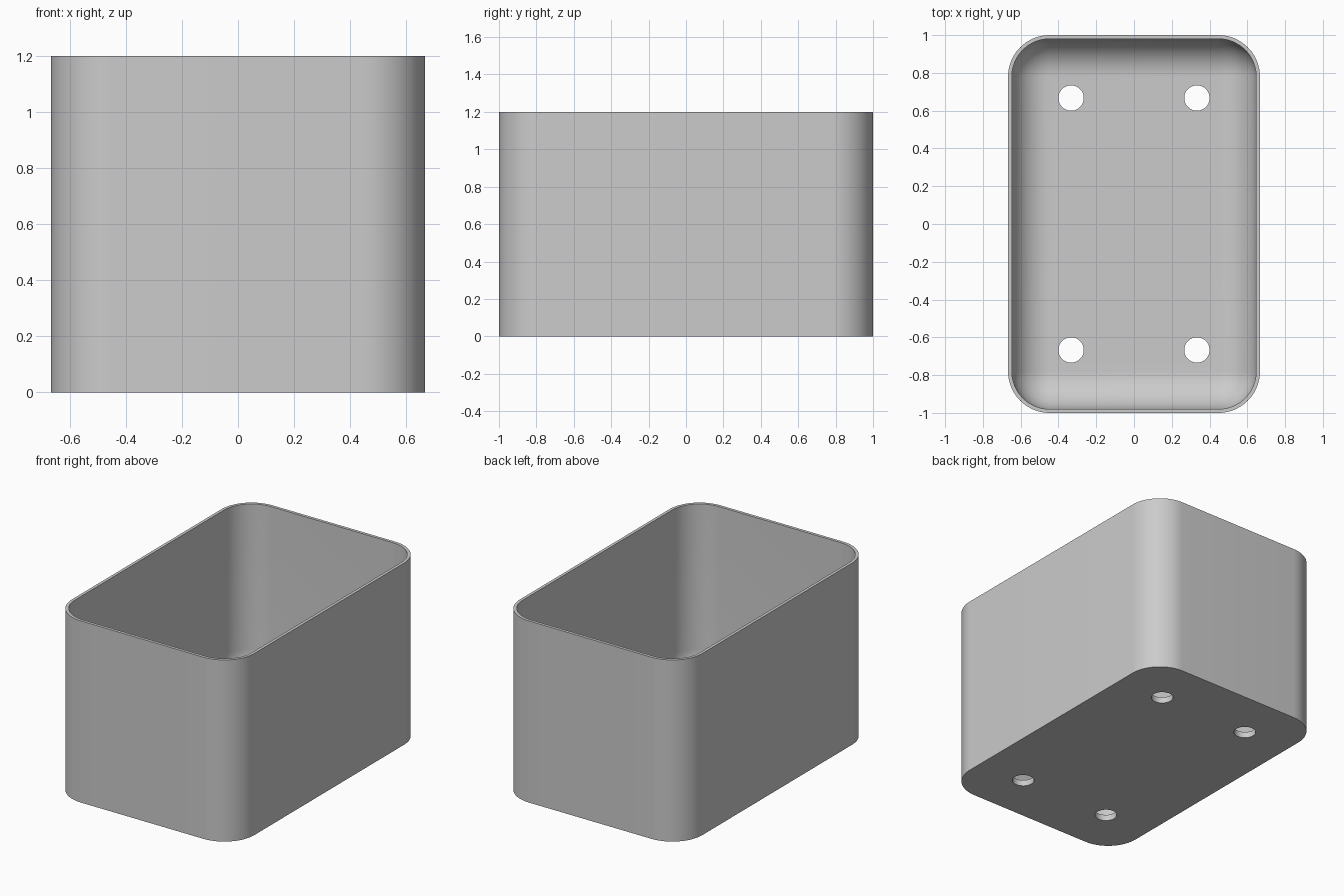
import bpy, bmesh, math

cube = bpy.data.objects.get("Cube")
if cube:
    bpy.data.objects.remove(cube, do_unlink=True)

HX, HY, HEIGHT = 0.667, 1.0, 1.2
WALL, FLOOR = 0.02, 0.04
CORNER, FILLET = 0.22, 0.2
SEGS = 16

grey = bpy.data.materials.new("light grey")
grey.use_nodes = True
grey.diffuse_color = (0.6, 0.6, 0.6, 1)
grey.node_tree.nodes["Principled BSDF"].inputs["Base Color"].default_value = (0.6, 0.6, 0.6, 1)


def ring(bm, inset, z):
    """Rounded rectangle of vertices, inset from the outer wall."""
    r = max(CORNER - inset, 0.0)
    cx, cy = HX - inset - r, HY - inset - r
    verts = []
    for q, (sx, sy) in enumerate([(1, 1), (-1, 1), (-1, -1), (1, -1)]):
        for i in range(SEGS + 1):
            a = math.pi / 2 * (q + i / SEGS)
            verts.append(bm.verts.new((sx * cx + r * math.cos(a), sy * cy + r * math.sin(a), z)))
    return verts


# Open box: outer wall, rim, inner wall, rounded inner base
levels = [(0, 0), (0, HEIGHT), (WALL, HEIGHT)]
for i in range(SEGS + 1):
    a = math.pi / 2 * i / SEGS
    levels.append((WALL + FILLET * (1 - math.cos(a)), FLOOR + FILLET * (1 - math.sin(a))))

bm = bmesh.new()
rings = [ring(bm, inset, z) for inset, z in levels]
for low, high in zip(rings, rings[1:]):
    n = len(low)
    for i in range(n):
        j = (i + 1) % n
        bm.faces.new((low[i], low[j], high[j], high[i]))
bm.faces.new(rings[0][::-1])
bm.faces.new(rings[-1])
bmesh.ops.remove_doubles(bm, verts=bm.verts, dist=0.0001)
bmesh.ops.recalc_face_normals(bm, faces=bm.faces)
mesh = bpy.data.meshes.new("box")
bm.to_mesh(mesh)
bm.free()
mesh.materials.append(grey)
box = bpy.data.objects.new("box", mesh)
bpy.context.collection.objects.link(box)

# Four drain holes through the floor
bm = bmesh.new()
for sx in (-1, 1):
    for sy in (-1, 1):
        made = bmesh.ops.create_cone(bm, cap_ends=True, segments=48, radius1=0.067,
                                     radius2=0.067, depth=0.3)
        bmesh.ops.translate(bm, verts=made["verts"], vec=(sx * 0.333, sy * 0.667, 0))
cut_mesh = bpy.data.meshes.new("hole_cutter")
bm.to_mesh(cut_mesh)
bm.free()
cut_mesh.materials.append(grey)
cutter = bpy.data.objects.new("hole_cutter", cut_mesh)
cutter.hide_render = True
bpy.context.collection.objects.link(cutter)

mod = box.modifiers.new("holes", "BOOLEAN")
mod.operation = "DIFFERENCE"
mod.solver = "EXACT"
mod.object = cutter
bpy.ops.object.select_all(action="DESELECT")
box.select_set(True)
bpy.context.view_layer.objects.active = box
bpy.ops.object.modifier_apply(modifier=mod.name)
bpy.data.objects.remove(cutter, do_unlink=True)
bpy.ops.object.shade_smooth_by_angle(angle=math.radians(30))
